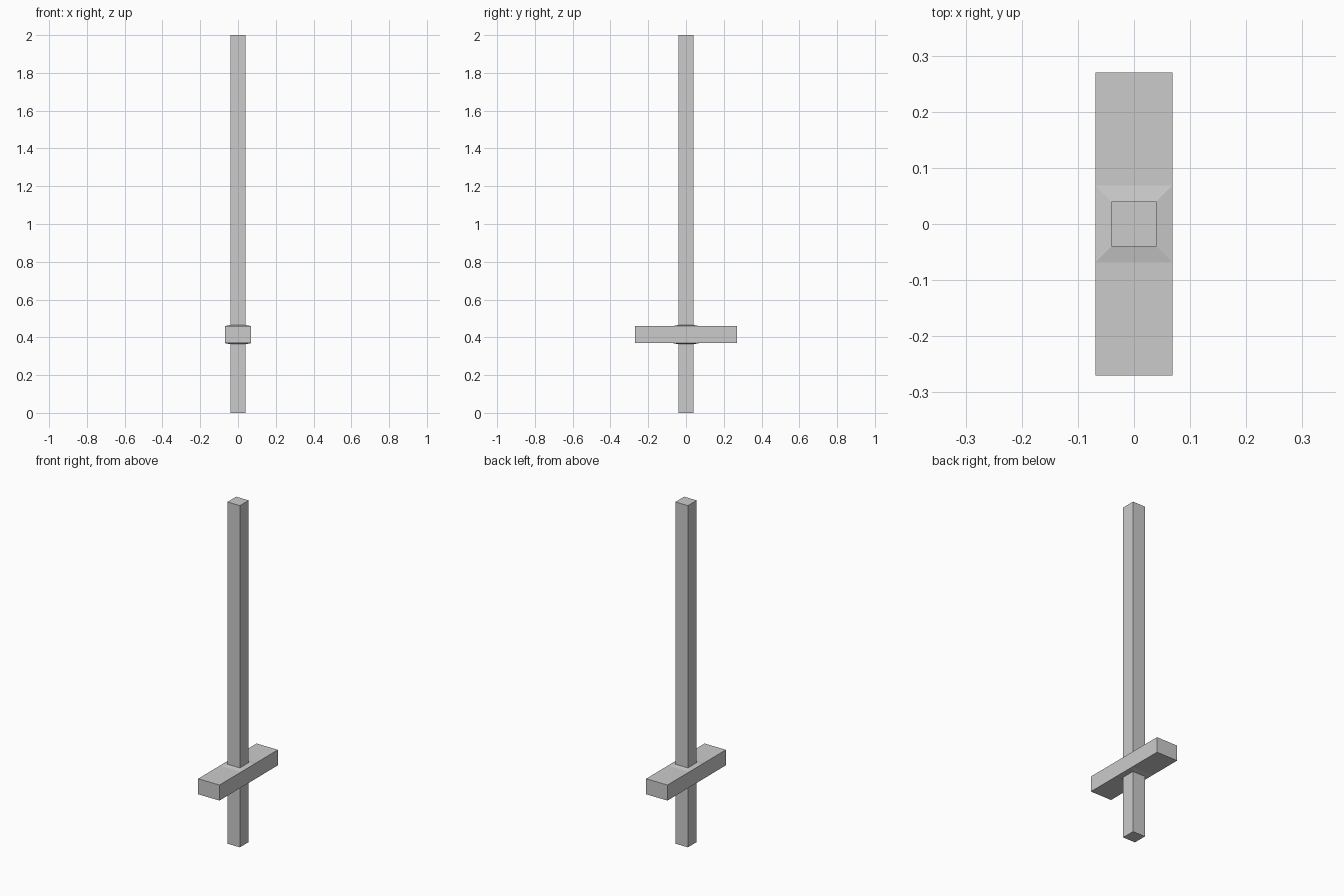
import bpy, bmesh

if "Cube" in bpy.data.objects:
    bpy.data.objects.remove(bpy.data.objects["Cube"])

# Square-section profile (half width, height): grip, guard collar, long blade
PROFILE = [(0.0405, 0.0), (0.0405, 0.364), (0.069, 0.369),
           (0.069, 0.460), (0.0405, 0.465), (0.0405, 2.0)]
GUARD_HALF_LENGTH = 0.27
COLLAR_BAND = 2  # index of the band the crossguard grows from

bm = bmesh.new()
rings = [[bm.verts.new((sx * w, sy * w, z))
          for sx, sy in ((-1, -1), (1, -1), (1, 1), (-1, 1))]
         for w, z in PROFILE]

# Shaft walls and end caps
bm.faces.new(rings[0][::-1])
bm.faces.new(rings[-1])
guard_faces = []
for i, (low, high) in enumerate(zip(rings, rings[1:])):
    for k in range(4):
        n = (k + 1) % 4
        face = bm.faces.new((low[k], low[n], high[n], high[k]))
        if i == COLLAR_BAND and k in (0, 2):
            guard_faces.append(face)

# Crossguard arms pulled out to front and back
for face in guard_faces:
    arm = bmesh.ops.extrude_discrete_faces(bm, faces=[face])["faces"][0]
    for v in arm.verts:
        v.co.y = GUARD_HALF_LENGTH if v.co.y > 0 else -GUARD_HALF_LENGTH

bmesh.ops.recalc_face_normals(bm, faces=bm.faces)
mesh = bpy.data.meshes.new("wooden_sword")
bm.to_mesh(mesh)
bm.free()
bpy.context.collection.objects.link(bpy.data.objects.new("wooden_sword", mesh))
